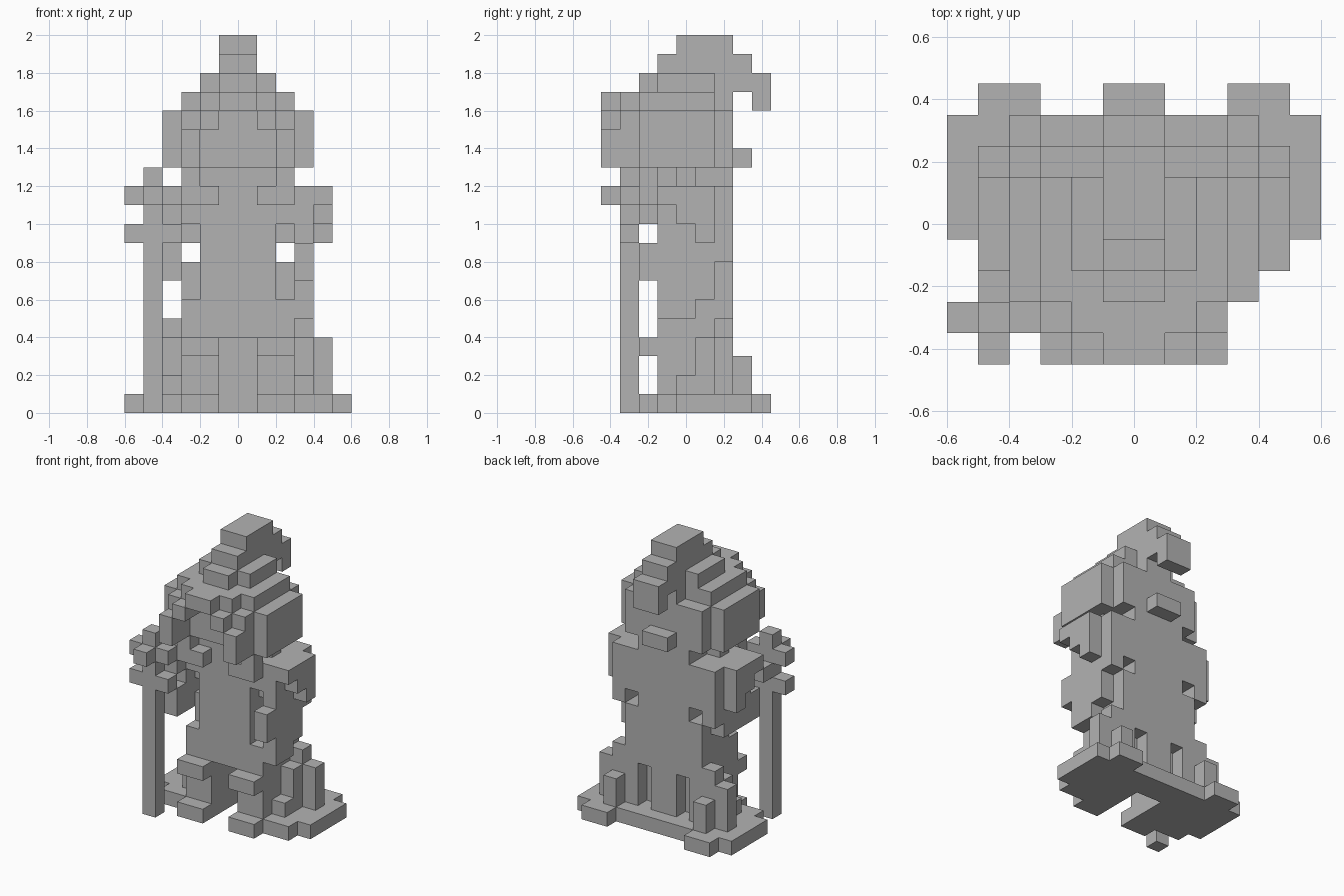
import bpy, bmesh
from mathutils import Vector

cube = bpy.data.objects.get("Cube")
if cube:
    bpy.data.objects.remove(cube, do_unlink=True)

U = 0.1  # block size
taken = {}  # cell -> part name

grey = bpy.data.materials.new("stone_grey")
grey.use_nodes = True
colour = (0.45, 0.45, 0.45, 1)
grey.diffuse_color = colour
grey.node_tree.nodes["Principled BSDF"].inputs["Base Color"].default_value = colour


def fill(part, x, y, z, mirror=False):
    """Fill a block of cells: x from the centre, y from the front, z from the ground."""
    for i in range(*x):
        for j in range(*y):
            for k in range(*z):
                taken.setdefault((i, j, k), part)
                if mirror:
                    taken.setdefault((-1 - i, j, k), part)


def pair(part, x, y, z):
    fill(part, x, y, z, True)


# Base and feet
fill("base", (-1, 1), (6, 8), (0, 1))
pair("base", (1, 3), (2, 8), (0, 1))
pair("base", (3, 5), (3, 8), (0, 1))
pair("base", (5, 6), (4, 8), (0, 1))
pair("base", (3, 5), (8, 9), (0, 1))

# Skirt: open at the front, slotted at the back, stepped at the sides
fill("skirt", (-1, 1), (6, 7), (1, 4))
pair("skirt", (1, 3), (3, 6), (1, 4))
pair("skirt", (2, 3), (6, 7), (1, 4))
pair("skirt", (1, 3), (2, 3), (3, 4))
pair("skirt", (2, 3), (3, 7), (4, 6))
pair("skirt", (3, 4), (4, 7), (1, 2))
pair("skirt", (3, 4), (5, 7), (2, 4))
pair("skirt", (3, 4), (6, 7), (4, 5))
pair("skirt", (4, 5), (6, 7), (1, 4))
pair("skirt", (3, 4), (7, 8), (1, 3))

# Body and shoulders
fill("body", (-2, 2), (3, 7), (4, 13))
pair("body", (2, 3), (4, 7), (6, 8))
pair("shoulders", (2, 3), (4, 7), (9, 12))
pair("collar", (1, 3), (2, 3), (11, 12))
pair("collar", (2, 3), (3, 4), (10, 12))

# Arms with stepped sleeves
pair("arms", (3, 4), (3, 7), (8, 12))
pair("arms", (3, 4), (3, 6), (7, 8))
pair("arms", (3, 4), (2, 3), (7, 9))
pair("arms", (4, 5), (3, 6), (11, 12))
pair("arms", (4, 5), (4, 6), (10, 11))
pair("arms", (4, 5), (5, 6), (9, 10))
fill("left_sleeve", (3, 4), (3, 6), (6, 7))
fill("left_sleeve", (3, 4), (3, 5), (5, 6))

# Staff with pronged head, held by the right arm
fill("staff", (-5, -4), (1, 2), (0, 13))
fill("staff_prongs", (-6, -3), (1, 2), (9, 10))
fill("staff_prongs", (-6, -3), (1, 2), (11, 12))
fill("staff_prongs", (-5, -4), (0, 1), (11, 12))
fill("staff_prongs", (-5, -3), (2, 3), (10, 11))

# Head and hair
fill("head", (-3, 3), (2, 7), (13, 16))
pair("hair", (3, 4), (2, 6), (13, 16))
pair("hair", (2, 3), (0, 2), (13, 15))
pair("hair", (2, 3), (1, 2), (15, 16))
pair("hair", (2, 3), (2, 3), (12, 13))
pair("hair", (2, 3), (4, 5), (12, 13))
fill("hair_knot", (-1, 1), (7, 8), (13, 14))

# Hat: arched brim, stepped crown, drooping tip
fill("hat_brim", (-1, 1), (0, 1), (16, 17))
pair("hat_brim", (1, 2), (0, 2), (15, 16))
fill("hat_brim", (-2, 2), (1, 6), (16, 17))
fill("hat_brim", (-3, 3), (2, 6), (16, 17))
fill("hat_crown", (-1, 1), (6, 7), (16, 17))
fill("hat_crown", (-2, 2), (3, 6), (17, 18))
fill("hat_crown", (-1, 1), (2, 9), (17, 18))
fill("hat_crown", (-1, 1), (3, 8), (18, 19))
fill("hat_crown", (-1, 1), (4, 7), (19, 20))
fill("hat_tip", (-1, 1), (8, 9), (16, 17))


def build(part):
    """Make one object from the outer faces of a part's cells."""
    bm = bmesh.new()
    for cell in [c for c, p in taken.items() if p == part]:
        centre = Vector(cell) + Vector((0.5, -4, 0.5))
        for axis in range(3):
            for side in (-1, 1):
                near = list(cell)
                near[axis] += side
                if tuple(near) in taken:
                    continue
                n, a, b = Vector(), Vector(), Vector()
                n[axis] = side / 2
                a[(axis + 1) % 3] = 0.5
                b[(axis + 2) % 3] = side / 2
                corners = (-a - b, a - b, a + b, b - a)
                bm.faces.new([bm.verts.new((centre + n + c) * U) for c in corners])
    bmesh.ops.remove_doubles(bm, verts=bm.verts, dist=U / 100)
    # Merge flat areas into single faces
    bmesh.ops.dissolve_limit(bm, angle_limit=0.01, verts=bm.verts, edges=bm.edges)
    mesh = bpy.data.meshes.new(part)
    bm.to_mesh(mesh)
    bm.free()
    mesh.materials.append(grey)
    bpy.context.collection.objects.link(bpy.data.objects.new(part, mesh))


for name in sorted(set(taken.values())):
    build(name)
